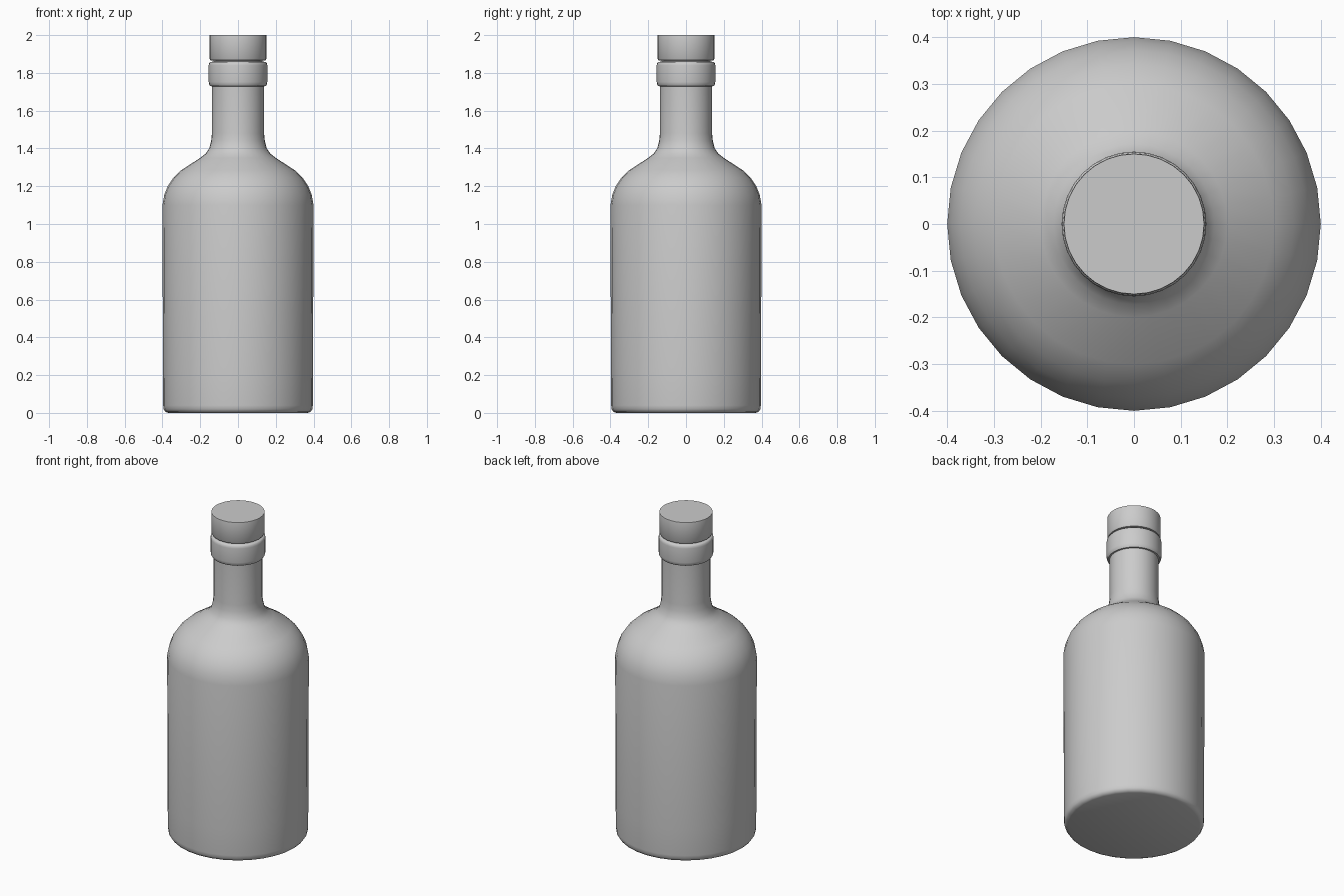
import bpy, bmesh, math

cube = bpy.data.objects.get("Cube")
if cube:
    bpy.data.objects.remove(cube, do_unlink=True)

SIDES = 32

grey = bpy.data.materials.new("plain grey")
grey.use_nodes = True
colour = (0.6, 0.6, 0.6, 1)
grey.diffuse_color = colour
grey.node_tree.nodes["Principled BSDF"].inputs["Base Color"].default_value = colour


def lathe(name, profile):
    """Turn (radius, height) points around z and cap both ends."""
    bm = bmesh.new()
    rings = []
    for r, z in profile:
        ring = bmesh.ops.create_circle(bm, segments=SIDES, radius=r)["verts"]
        for v in ring:
            v.co.z = z
        rings.append(ring)
    for low, high in zip(rings, rings[1:]):
        for i in range(SIDES):
            j = (i + 1) % SIDES
            bm.faces.new((low[i], low[j], high[j], high[i]))
    bm.faces.new(rings[0])
    bm.faces.new(rings[-1])
    bmesh.ops.recalc_face_normals(bm, faces=bm.faces)
    mesh = bpy.data.meshes.new(name)
    bm.to_mesh(mesh)
    bm.free()
    obj = bpy.data.objects.new(name, mesh)
    bpy.context.collection.objects.link(obj)
    mesh.materials.append(grey)
    bpy.ops.object.select_all(action="DESELECT")
    bpy.context.view_layer.objects.active = obj
    obj.select_set(True)
    bpy.ops.object.shade_smooth_by_angle(angle=math.radians(40))
    return obj


# Body, rounded shoulder and neck
lathe("bottle", [
    (0.37, 0), (0.385, 0.006), (0.394, 0.02), (0.396, 0.04), (0.397, 0.2),
    (0.4, 1.1), (0.39, 1.155), (0.372, 1.2), (0.342, 1.245), (0.3, 1.285),
    (0.2, 1.35), (0.172, 1.372), (0.152, 1.4), (0.142, 1.44), (0.138, 1.48),
    (0.138, 1.75)])

# Lip ring with softened edges
lathe("lip_ring", [
    (0.13, 1.728), (0.147, 1.73), (0.153, 1.74), (0.155, 1.752),
    (0.155, 1.84), (0.153, 1.852), (0.147, 1.858), (0.13, 1.86)])

# Stopper with a narrow shaft below its head
lathe("stopper_shaft", [(0.13, 1.84), (0.13, 1.88)])
lathe("stopper_head", [
    (0.13, 1.865), (0.146, 1.867), (0.151, 1.875), (0.151, 1.995), (0.15, 2)])
